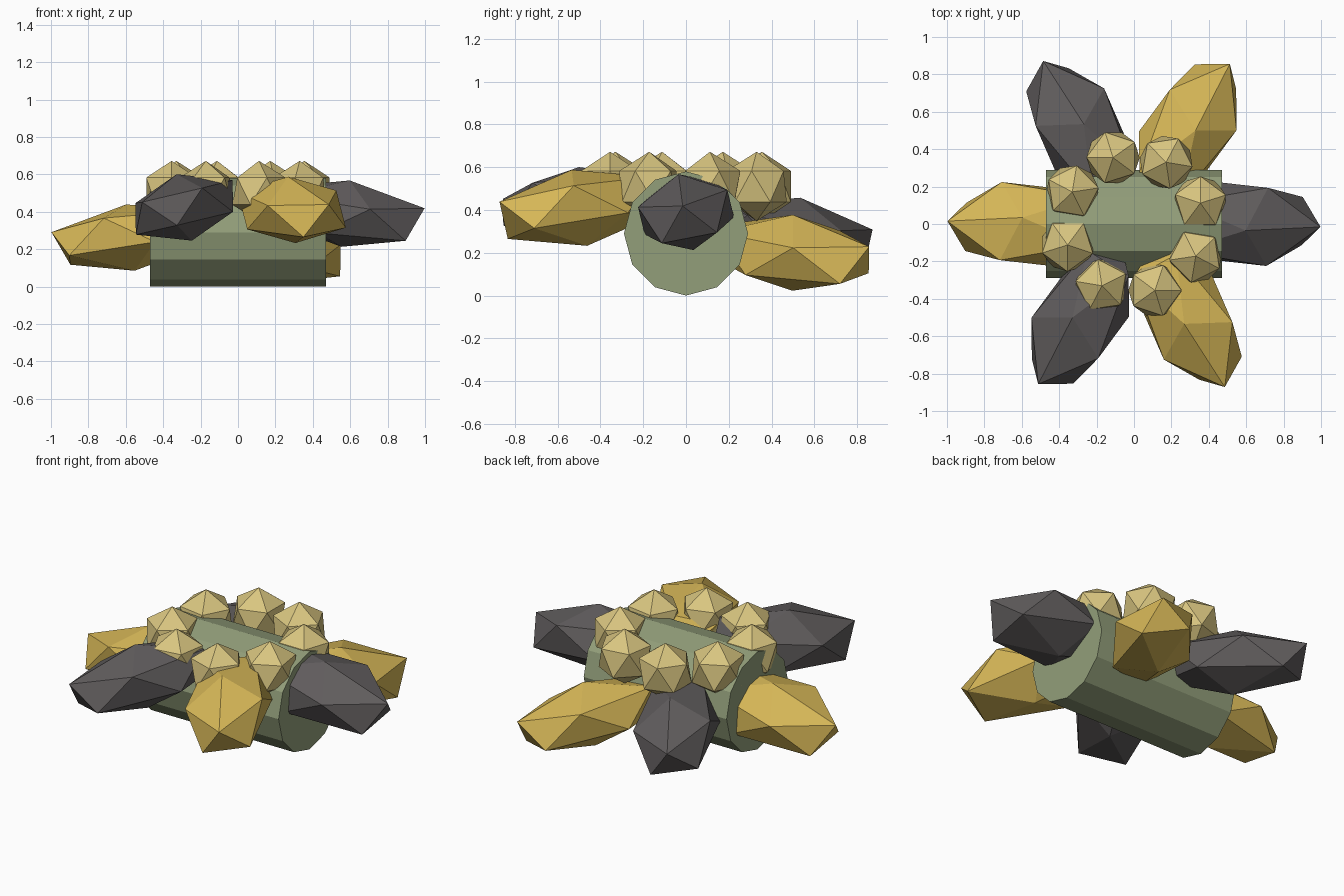
import bpy
from math import cos, sin, pi, radians

if "Cube" in bpy.data.objects:
    bpy.data.objects.remove(bpy.data.objects["Cube"], do_unlink=True)


def make_material(name, rgb):
    mat = bpy.data.materials.new(name)
    mat.use_nodes = True
    mat.diffuse_color = (*rgb, 1)
    mat.node_tree.nodes["Principled BSDF"].inputs["Base Color"].default_value = (*rgb, 1)
    return mat


def finish(name, mat):
    obj = bpy.context.object
    obj.name = name
    obj.data.materials.append(mat)
    return obj


def gem(name, mat, location, scale, rotation):
    """Flat-faced twenty-sided lump, stretched along its own axes."""
    bpy.ops.mesh.primitive_ico_sphere_add(subdivisions=1, radius=1,
                                          location=location, rotation=rotation)
    obj = finish(name, mat)
    obj.scale = scale
    return obj


sage = make_material("sage green", (0.29, 0.345, 0.195))
gold = make_material("gold yellow", (0.67, 0.47, 0.095))
charcoal = make_material("charcoal grey", (0.117, 0.108, 0.109))
sand = make_material("pale sand", (0.69, 0.56, 0.215))

# Twelve-sided drum lying along x
RADIUS = 0.29
bpy.ops.mesh.primitive_cylinder_add(vertices=12, radius=RADIUS, depth=0.94,
                                    location=(0, 0, RADIUS), rotation=(0, pi / 2, 0))
finish("drum_body", sage)

# Six petals, alternating in colour, each at its own height
for i, height in enumerate((0.39, 0.20, 0.28, 0.262, 0.423, 0.41)):
    a = i * pi / 3
    gem(f"petal_{i + 1}", gold if i % 2 else charcoal,
        (0.575 * cos(a), 0.575 * sin(a), height),
        (0.465, 0.25, 0.182), (radians(11), radians(7), a))

# Ring of eight beads on top
for i in range(8):
    a = radians(17.5) + i * pi / 4
    gem(f"bead_{i + 1}", sand, (0.372 * cos(a), 0.372 * sin(a), 0.51),
        (0.159, 0.159, 0.162), (0, 0, a))
